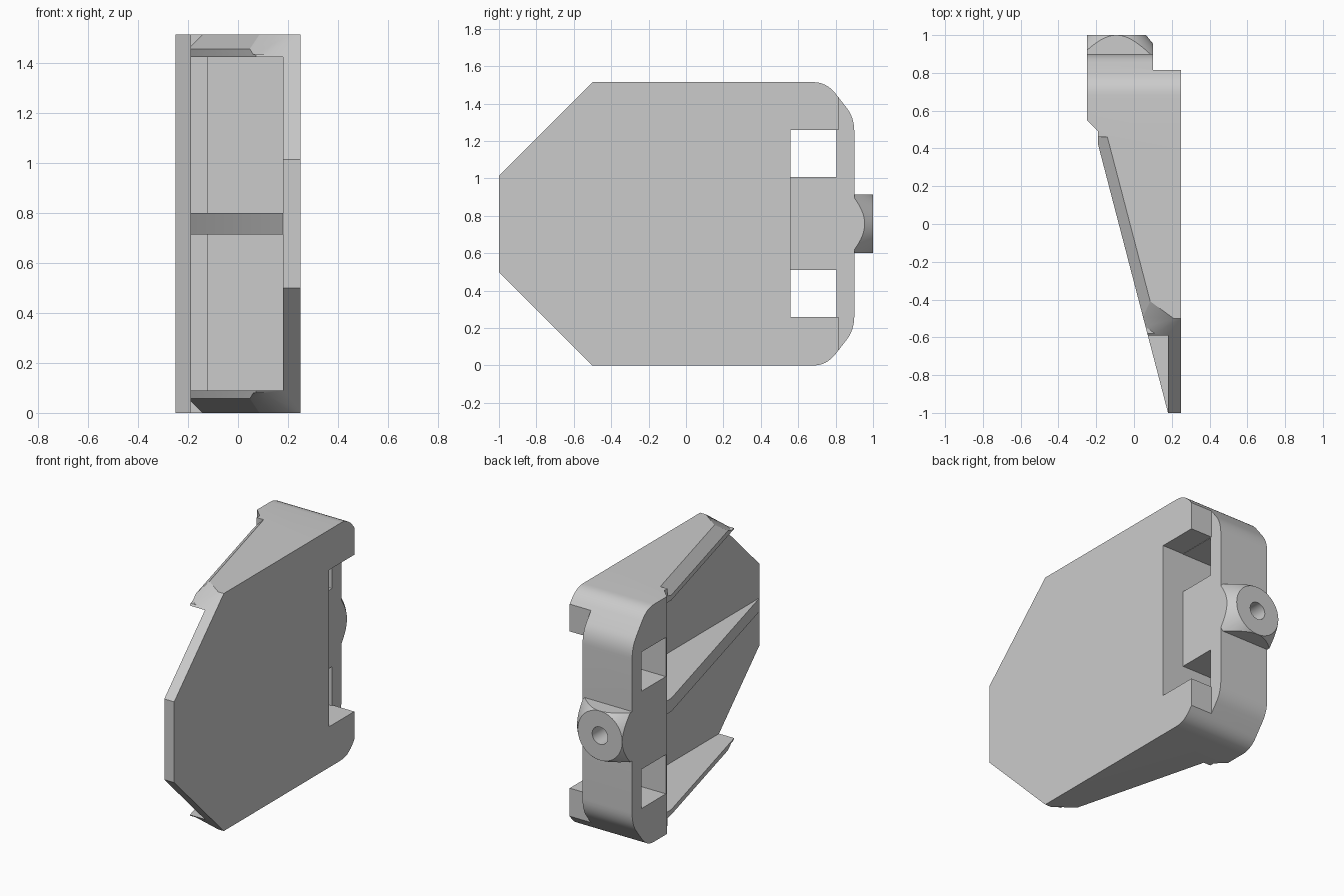
import bpy, bmesh
from mathutils import Vector

if "Cube" in bpy.data.objects:
    bpy.data.objects.remove(bpy.data.objects["Cube"])

H = 1.515  # overall height


def new_object(name, bm):
    bmesh.ops.recalc_face_normals(bm, faces=bm.faces[:])
    mesh = bpy.data.meshes.new(name)
    bm.to_mesh(mesh)
    bm.free()
    ob = bpy.data.objects.new(name, mesh)
    bpy.context.collection.objects.link(ob)
    return ob


def prism(name, base, shift):
    """Extrude a planar polygon of 3D points along a vector."""
    bm = bmesh.new()
    face = bm.faces.new([bm.verts.new(p) for p in base])
    ext = bmesh.ops.extrude_face_region(bm, geom=[face])
    verts = [v for v in ext["geom"] if isinstance(v, bmesh.types.BMVert)]
    bmesh.ops.translate(bm, vec=Vector(shift), verts=verts)
    return new_object(name, bm)


def prism_z(name, pts, z0, z1):
    return prism(name, [(x, y, z0) for x, y in pts], (0, 0, z1 - z0))


def box(name, x0, x1, y0, y1, z0, z1):
    return prism_z(name, [(x0, y0), (x1, y0), (x1, y1), (x0, y1)], z0, z1)


def cone_y(name, x, z, y0, y1, r0, r1):
    """Cone or cylinder along y, r0 at y0 and r1 at y1."""
    bm = bmesh.new()
    bmesh.ops.create_cone(bm, cap_ends=True, segments=64, radius1=1, radius2=1, depth=1)
    for v in bm.verts:
        r, y = (r0, y0) if v.co.z < 0 else (r1, y1)
        v.co = Vector((x + v.co.x * r, y, z + v.co.y * r))
    return new_object(name, bm)


def combine(target, tool, op):
    mod = target.modifiers.new("bool", "BOOLEAN")
    mod.operation, mod.solver, mod.object = op, "EXACT", tool
    dg = bpy.context.evaluated_depsgraph_get()
    mesh = bpy.data.meshes.new_from_object(target.evaluated_get(dg))
    target.modifiers.clear()
    target.data = mesh
    bpy.data.objects.remove(tool)


def fillet(a, corner, b, n=6):
    a, c, b = Vector(a), Vector(corner), Vector(b)
    return [a * (1 - t) ** 2 + c * 2 * t * (1 - t) + b * t * t
            for t in (i / n for i in range(n + 1))]


# Main body: top-view outline, trimmed by the side-view silhouette
body = prism_z("housing", [(0.25, -1), (0.18, -1), (-0.19, 0.42), (-0.19, 0.49), (-0.25, 0.55),
                           (-0.25, 0.9), (0.1, 0.9), (0.1, 0.815), (0.25, 0.815)], 0, H)
corner = fillet((0.68, H), (0.75, H), (0.797, 1.457)) + \
    fillet((0.857, 1.38), (0.9, 1.327), (0.9, 1.25))
half = [Vector((-1.0, 1.015)), Vector((-0.5, H))] + corner
outline = half + [Vector((p.x, H - p.y)) for p in reversed(half)]
combine(body, prism("silhouette", [(-0.5, p.x, p.y) for p in outline], (1, 0, 0)), "INTERSECT")

# Open pockets either side of the central rib
pocket = [(-0.5, -1.2), (0.18, -1.2), (0.18, 0.52), (-0.12, 0.52), (-0.12, 0.49), (-0.5, 0.49)]
for z0, z1 in ((0.09, 0.715), (0.8, H - 0.09)):
    combine(body, prism_z("pocket", pocket, z0, z1), "DIFFERENCE")

# Recess in the outer plate, and the two through windows
combine(body, box("recess", 0.1, 0.4, 0.56, 0.9, 0.26, 1.26), "DIFFERENCE")
for z0 in (0.26, 1.008):
    combine(body, box("window", -0.5, 0.5, 0.56, 0.805, z0, z0 + 0.25), "DIFFERENCE")

# Bevels along the sloping edges and front ends of both side walls
slope = Vector((0.37, -1.42, 0))
start = Vector((-0.2004, 0.46, 0))
p, d, e = Vector((0.1, -0.42, H)), Vector((0.11, -0.08, 0)), Vector((-0.06, -0.09, -0.07))
for flip in (False, True):
    def side(v):
        return Vector((v.x, v.y, H - v.z if flip else v.z))
    tri = [start + Vector(q) for q in ((-0.06, 0, H - 0.115), (0.07, 0, H + 0.01),
                                       (-0.06, 0, H + 0.01))]
    combine(body, prism("edge_bevel", [side(q) for q in tri], slope * 0.72), "DIFFERENCE")
    quad = [p + d * t + e * s for t, s in ((-0.6, -0.3), (1.6, -0.3), (1.6, 1.14), (-0.6, 1.14))]
    combine(body, prism("end_bevel", [side(q) for q in quad], (-0.17, -0.23, 0)), "DIFFERENCE")

# Rear boss: a cone trimmed flat on its sides, with a screw hole
boss = cone_y("boss", -0.093, H / 2, 0.86, 1.0, 0.27, 0.157)
combine(boss, box("boss_trim", -0.25, 0.1, 0.8, 1.1, H / 2 - 0.157, H / 2 + 0.157), "INTERSECT")
combine(body, boss, "UNION")
combine(body, cone_y("screw_hole", -0.093, H / 2, 0.83, 1.1, 0.055, 0.055), "DIFFERENCE")

bpy.context.view_layer.objects.active = body
body.select_set(True)
bpy.ops.object.shade_smooth_by_angle(angle=0.45)
